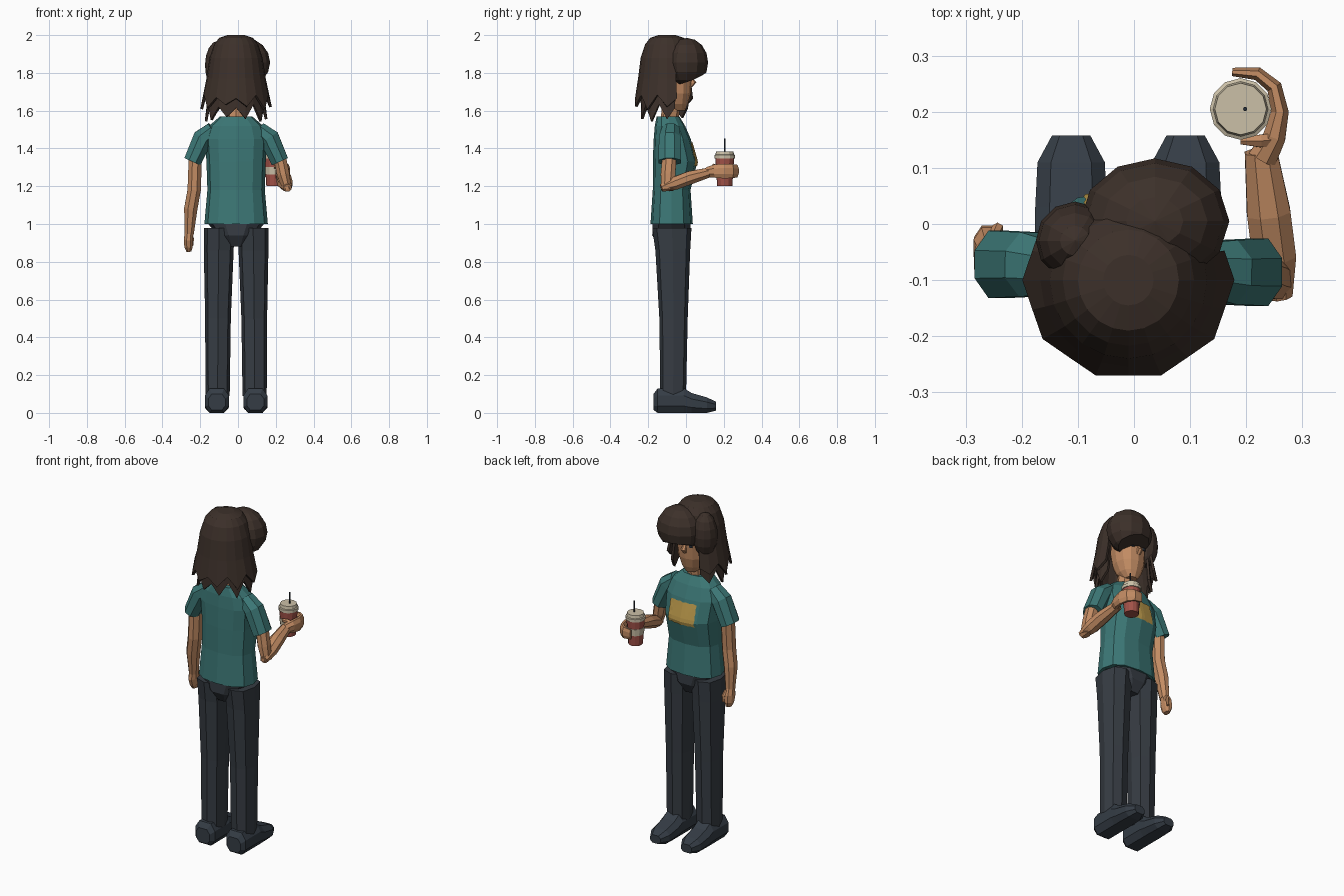
import bpy, bmesh, math
from mathutils import Vector

if "Cube" in bpy.data.objects:
    bpy.data.objects.remove(bpy.data.objects["Cube"])

CX = -0.01  # body centre line


def material(name, rgb):
    m = bpy.data.materials.new(name)
    m.diffuse_color = (*rgb, 1)
    m.use_nodes = True
    m.node_tree.nodes["Principled BSDF"].inputs["Base Color"].default_value = m.diffuse_color
    return m


SKIN = material("skin", (0.54, 0.26, 0.125))
HAIR = material("dark brown hair", (0.046, 0.030, 0.023))
SHIRT = material("teal cloth", (0.045, 0.185, 0.18))
PANTS = material("charcoal cloth", (0.037, 0.045, 0.056))
SHOE = material("slate shoe", (0.035, 0.046, 0.060))
RED = material("red cup", (0.36, 0.085, 0.065))
CREAM = material("cream", (0.60, 0.53, 0.39))
YELLOW = material("yellow print", (0.50, 0.32, 0.07))
DARK = material("dark detail", (0.02, 0.028, 0.04))


def finish(name, bm, mat):
    bmesh.ops.recalc_face_normals(bm, faces=bm.faces)
    me = bpy.data.meshes.new(name)
    bm.to_mesh(me)
    bm.free()
    me.materials.append(mat)
    ob = bpy.data.objects.new(name, me)
    bpy.context.collection.objects.link(ob)
    return ob


def skin_rings(name, rings, mat):
    """Bridge equal-length loops of points and cap both ends."""
    bm = bmesh.new()
    loops = [[bm.verts.new(p) for p in r] for r in rings]
    n = len(loops[0])
    for a, b in zip(loops, loops[1:]):
        for i in range(n):
            j = (i + 1) % n
            bm.faces.new((a[i], a[j], b[j], b[i]))
    bm.faces.new(loops[0][::-1])
    bm.faces.new(loops[-1])
    return finish(name, bm, mat)


def squircle(n, power, phase=0.0):
    for i in range(n):
        t = math.tau * i / n + phase
        c, s = math.cos(t), math.sin(t)
        yield math.copysign(abs(c) ** power, c), math.copysign(abs(s) ** power, s)


def loft(name, rows, mat, n=10, power=1.0, phase=0.0):
    """Stack of rings: (z, cx, cy, rx, ry)."""
    return skin_rings(name, [[(cx + c * rx, cy + s * ry, z) for c, s in squircle(n, power, phase)]
                             for z, cx, cy, rx, ry in rows], mat)


def tube(name, path, radii, mat, ref, n=8):
    """Elliptical tube; the second radius lies along ref."""
    pts = [Vector(p) for p in path]
    rings = []
    for i, p in enumerate(pts):
        d = (pts[min(i + 1, len(pts) - 1)] - pts[max(i - 1, 0)]).normalized()
        v = Vector(ref)
        v = (v - d * v.dot(d)).normalized()
        u = d.cross(v)
        a, b = radii[i]
        rings.append([p + u * a * c + v * b * s for c, s in squircle(n, 1.0, math.pi / n)])
    return skin_rings(name, rings, mat)


# legs, shoes and sleeves on both sides
for side, label in ((-1, "left"), (1, "right")):
    x = CX + side * 0.09
    loft(label + "_leg", [(0.09, x + side * 0.008, -0.068, 0.064, 0.068),
                          (0.50, x + side * 0.006, -0.066, 0.068, 0.075),
                          (0.86, x + side * 0.002, -0.070, 0.079, 0.092),
                          (0.98, x, -0.075, 0.081, 0.104)], PANTS, 8, 0.75, 0.0)
    xs = CX + side * 0.102
    shoe = []
    for y, w, z0, h in ((-0.172, 0.045, 0.015, 0.10), (-0.15, 0.064, 0, 0.13), (-0.01, 0.064, 0, 0.13),
                        (0.03, 0.064, 0, 0.105), (0.11, 0.060, 0, 0.082), (0.158, 0.034, 0.012, 0.06)):
        shoe.append([(xs + c * w, y, z0 + (h - z0) * (0.5 + s * 0.5))
                     for c, s in ((1, -.45), (1, .4), (.6, 1), (-.6, 1), (-1, .4), (-1, -.45), (-.6, -1), (.6, -1))])
    skin_rings(label + "_shoe", shoe, SHOE)
    ys = -0.072 if side < 0 else -0.086
    tube(label + "_sleeve", [(CX + side * 0.12, -0.08, 1.50), (CX + side * 0.175, ys, 1.455),
                             (CX + side * 0.232, ys, 1.33)],
         [(0.045, 0.05), (0.058, 0.062), (0.05, 0.065)], SHIRT, (0, 1, 0))

loft("hips", [(0.88, CX, -0.075, 0.055, 0.07), (0.94, CX, -0.077, 0.10, 0.106),
              (1.01, CX, -0.077, 0.155, 0.104)], PANTS, 10, 0.8)

# shirt body and chest print
torso = loft("shirt_body", [(1.00, CX, -0.076, 0.168, 0.112), (1.18, CX, -0.076, 0.152, 0.100),
                            (1.33, CX, -0.058, 0.157, 0.118), (1.45, CX, -0.073, 0.165, 0.098),
                            (1.52, CX, -0.085, 0.142, 0.080), (1.57, CX, -0.095, 0.085, 0.060)],
             SHIRT, 12, 0.8)
bm = bmesh.new()
NX, NZ = 8, 6
grid = [[bm.verts.new((-0.09 + 0.172 * i / NX + (0.004 if j % 2 and i in (0, NX) else 0), 0.25,
                       1.305 + 0.125 * j / NZ + (0.004 if i % 2 and j in (0, NZ) else 0)))
         for i in range(NX + 1)] for j in range(NZ + 1)]
for j in range(NZ):
    for i in range(NX):
        bm.faces.new((grid[j][i + 1], grid[j][i], grid[j + 1][i], grid[j + 1][i + 1]))
print_ob = finish("chest_print", bm, YELLOW)
for f in print_ob.data.polygons:
    if f.normal.y < 0:
        print_ob.data.flip_normals()
        break
wrap = print_ob.modifiers.new("wrap", 'SHRINKWRAP')
wrap.target = torso
wrap.wrap_method = 'PROJECT'
wrap.use_project_y = True
wrap.use_project_x = wrap.use_project_z = False
wrap.use_negative_direction = True
wrap.use_positive_direction = False
wrap.offset = 0.005

# hanging arm
tube("left_arm", [(-0.225, -0.072, 1.38), (-0.232, -0.075, 1.18), (-0.25, -0.065, 1.08), (-0.258, -0.05, 0.95)],
     [(0.038, 0.045), (0.038, 0.044), (0.038, 0.042), (0.026, 0.03)], SKIN, (0, 1, 0))
tube("left_hand", [(-0.258, -0.05, 0.96), (-0.262, -0.043, 0.92), (-0.262, -0.035, 0.88), (-0.26, -0.032, 0.855)],
     [(0.024, 0.028), (0.026, 0.04), (0.024, 0.035), (0.014, 0.022)], SKIN, (0, 1, 0))
tube("left_thumb", [(-0.25, -0.025, 0.95), (-0.243, -0.008, 0.92), (-0.243, -0.006, 0.885)],
     [(0.01, 0.01), (0.011, 0.011), (0.007, 0.007)], SKIN, (0, 1, 0), 6)

# bent arm with hand around the cup
tube("right_upper_arm", [(0.215, -0.086, 1.38), (0.24, -0.095, 1.26), (0.262, -0.10, 1.18)],
     [(0.036, 0.04), (0.036, 0.042), (0.024, 0.036)], SKIN, (0, 1, 0))
tube("right_forearm", [(0.262, -0.13, 1.19), (0.25, -0.06, 1.215), (0.24, 0.02, 1.245), (0.226, 0.13, 1.275)],
     [(0.022, 0.022), (0.042, 0.037), (0.042, 0.038), (0.031, 0.027)], SKIN, (0, 0, 1))
tube("right_hand", [(0.228, 0.115, 1.275), (0.25, 0.155, 1.28), (0.26, 0.20, 1.28), (0.25, 0.244, 1.28),
                    (0.22, 0.268, 1.28), (0.175, 0.271, 1.28)],
     [(0.028, 0.028), (0.022, 0.038), (0.017, 0.042), (0.015, 0.04), (0.013, 0.036), (0.008, 0.03)],
     SKIN, (0, 0, 1))
tube("right_thumb", [(0.25, 0.15, 1.295), (0.225, 0.148, 1.305), (0.19, 0.148, 1.305)],
     [(0.014, 0.016), (0.013, 0.015), (0.007, 0.01)], SKIN, (0, 0, 1), 6)

# drink
KX, KY = 0.19, 0.205
loft("cup", [(1.20, KX, KY, 0.040, 0.040), (1.35, KX, KY, 0.050, 0.050)], RED, 12)
loft("cup_band", [(1.262, KX, KY, 0.0465, 0.0465), (1.302, KX, KY, 0.049, 0.049)], CREAM, 12)
loft("cup_lid", [(1.348, KX, KY, 0.055, 0.055), (1.365, KX, KY, 0.055, 0.055),
                 (1.368, KX, KY, 0.049, 0.049), (1.385, KX, KY, 0.046, 0.046)], CREAM, 12)
loft("straw", [(1.37, KX + 0.008, KY, 0.004, 0.004), (1.452, KX + 0.008, KY, 0.004, 0.004)], DARK, 6)

# head
loft("neck", [(1.52, CX, -0.09, 0.052, 0.05), (1.66, CX, -0.075, 0.048, 0.046)], SKIN, 8)
loft("head", [(1.60, CX, -0.045, 0.034, 0.04), (1.635, CX, -0.055, 0.062, 0.065), (1.69, CX, -0.06, 0.083, 0.085),
              (1.77, CX, -0.065, 0.09, 0.097), (1.87, CX, -0.07, 0.092, 0.098), (1.94, CX, -0.08, 0.07, 0.075)],
     SKIN, 12, 0.9)
tube("nose", [(CX, 0.018, 1.785), (CX, 0.037, 1.748), (CX, 0.026, 1.728)],
     [(0.007, 0.005), (0.016, 0.018), (0.012, 0.008)], SKIN, (0, 1, 0), 6)
for side, label in ((-1, "left"), (1, "right")):
    tube(label + "_eye", [(CX + side * 0.038, 0.024, 1.765), (CX + side * 0.038, 0.024, 1.808)],
         [(0.012, 0.005)] * 2, DARK, (0, 1, 0), 6)


# hair: domed shell with a face opening and a jagged hem
def hair_shell(name, rows, tip, notch, n=20):
    bm = bmesh.new()
    loops = []
    for k, (z, r, ry) in enumerate(rows):
        ring = []
        for i in range(n):
            t = math.tau * i / n
            last = k == len(rows) - 1
            zz = (tip if i % 2 else notch) + 0.012 * math.sin(i * 2.3) if last else z
            g = 1.05 if last and i % 2 else 1.0
            ring.append(bm.verts.new((CX - math.sin(t) * r * g, -0.10 + math.cos(t) * ry * g, zz)))
        loops.append(ring)
    for k, (a, b) in enumerate(zip(loops, loops[1:])):
        for i in range(n):
            if rows[k + 1][0] < 1.87 and (i < 2 or i >= 16):
                continue
            j = (i + 1) % n
            bm.faces.new((a[i], a[j], b[j], b[i]))
    bm.faces.new(loops[0])
    bmesh.ops.delete(bm, geom=[v for v in bm.verts if not v.link_faces], context='VERTS')
    ob = finish(name, bm, HAIR)
    m = ob.modifiers.new("thickness", 'SOLIDIFY')
    m.thickness = 0.014
    m.offset = -1
    return ob


hair_shell("hair_outer", [(2.0, 0.045, 0.045), (1.985, 0.09, 0.09), (1.95, 0.117, 0.117), (1.88, 0.14, 0.14),
                          (1.77, 0.157, 0.154), (1.65, 0.180, 0.170)], 1.62, 1.675)
hair_shell("hair_under", [(1.90, 0.09, 0.09), (1.88, 0.12, 0.12), (1.77, 0.138, 0.135), (1.66, 0.152, 0.140),
                          (1.56, 0.158, 0.138)], 1.555, 1.625)

# swept fringe and the smaller lock beside the parting
def lock(name, centre, size, point, normal):
    bm = bmesh.new()
    bmesh.ops.create_uvsphere(bm, u_segments=12, v_segments=8, radius=1)
    for v in bm.verts:
        v.co = Vector([c + s * q for c, s, q in zip(centre, size, v.co)])
    geom = bm.verts[:] + bm.edges[:] + bm.faces[:]
    cut = bmesh.ops.bisect_plane(bm, geom=geom, plane_co=point, plane_no=normal, clear_inner=True)
    bmesh.ops.holes_fill(bm, edges=[e for e in cut["geom_cut"] if isinstance(e, bmesh.types.BMEdge)])
    return finish(name, bm, HAIR)


lock("fringe", (0.037, 0.005, 1.855), (0.133, 0.112, 0.13), (0, 0.08, 1.795), (0.12, -0.4, 1))
lock("side_lock", (-0.105, -0.03, 1.84), (0.07, 0.07, 0.13), (-0.085, 0, 1.72), (-0.5, 0, 1))
